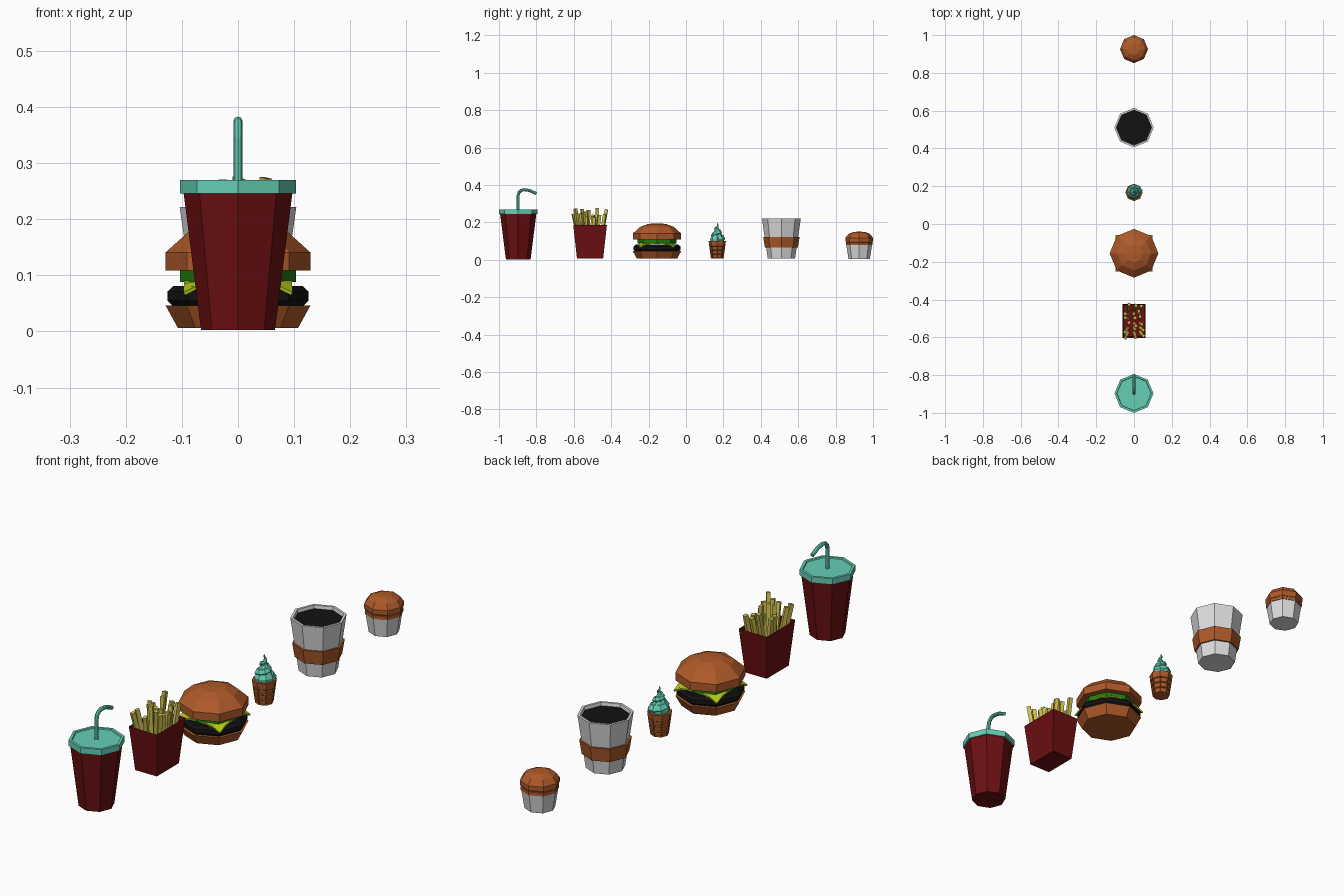
import bpy, bmesh, math, random
from mathutils import Vector, Matrix

if "Cube" in bpy.data.objects:
    bpy.data.objects.remove(bpy.data.objects["Cube"])

random.seed(4)


def material(name, rgb):
    m = bpy.data.materials.new(name)
    m.diffuse_color = (*rgb, 1)
    m.use_nodes = True
    m.node_tree.nodes["Principled BSDF"].inputs["Base Color"].default_value = m.diffuse_color
    return m


RED = material("dark red", (0.15, 0.005, 0.006))
TEAL = material("mint", (0.13, 0.62, 0.46))
BROWN = material("toasted brown", (0.42, 0.1, 0.022))
GREY = material("light grey", (0.72, 0.72, 0.72))
BLACK = material("near black", (0.006, 0.006, 0.007))
FRY = material("potato yellow", (0.62, 0.52, 0.08))
CHEESE = material("cheese yellow green", (0.45, 0.58, 0.01))
GREEN = material("lettuce green", (0.015, 0.2, 0.004))


def finish(bm, name, mat, loc=(0, 0, 0)):
    bmesh.ops.remove_doubles(bm, verts=bm.verts, dist=1e-5)
    bmesh.ops.recalc_face_normals(bm, faces=bm.faces)
    me = bpy.data.meshes.new(name)
    bm.to_mesh(me)
    bm.free()
    me.materials.append(mat)
    ob = bpy.data.objects.new(name, me)
    ob.location = loc
    bpy.context.collection.objects.link(ob)
    return ob


def lathe_bm(profile, n=8):
    """Revolve (radius, z) points; points on the axis close the shape."""
    bm = bmesh.new()
    rings = []
    for r, z in profile:
        if r == 0:
            rings.append([bm.verts.new((0, 0, z))] * n)
        else:
            rings.append([bm.verts.new((r * math.cos(2 * math.pi * i / n),
                                        r * math.sin(2 * math.pi * i / n), z)) for i in range(n)])
    for a, b in zip(rings, rings[1:]):
        for i in range(n):
            j = (i + 1) % n
            bm.faces.new(list(dict.fromkeys((a[i], a[j], b[j], b[i]))))
    return bm


def lathe(name, mat, y, profile, n=8):
    return finish(lathe_bm(profile, n), name, mat, (0, y, 0))


def tube(name, mat, y, points, sides=8):
    """Sweep a circle of varying radius along (position, radius) points."""
    bm = bmesh.new()
    rings = []
    pos = [Vector(p) for p, r in points]
    for k, (p, r) in enumerate(points):
        t = pos[min(k + 1, len(pos) - 1)] - pos[max(k - 1, 0)]
        t.normalize()
        ref = Vector((1, 0, 0)) if abs(t.x) < 1e-4 else Vector((0, 0, 1))
        u = t.cross(ref).normalized()
        v = t.cross(u)
        rings.append([bm.verts.new(pos[k] + r * (u * math.cos(a) + v * math.sin(a)))
                      for a in (2 * math.pi * i / sides for i in range(sides))])
    for a, b in zip(rings, rings[1:]):
        for i in range(sides):
            j = (i + 1) % sides
            bm.faces.new((a[i], a[j], b[j], b[i]))
    bm.faces.new(rings[0])
    bm.faces.new(rings[-1])
    return finish(bm, name, mat, (0, y, 0))


# Soft drink: cup, lid and bent straw
Y = -0.897
lathe("drink_cup", RED, Y, [(0, 0.003), (0.066, 0.003), (0.097, 0.247), (0, 0.247)])
lathe("drink_lid", TEAL, Y, [(0, 0.246), (0.103, 0.246), (0.103, 0.27), (0.092, 0.27),
                             (0.09, 0.266), (0, 0.266)])
straw = [((0, 0, 0.26), 0.008), ((0, 0, 0.345), 0.008)]
for deg in (150, 120, 90):
    a = math.radians(deg)
    straw.append(((0, 0.03 + 0.03 * math.cos(a), 0.345 + 0.03 * math.sin(a)), 0.008))
straw += [((0, 0.06, 0.371), 0.008), ((0, 0.097, 0.354), 0.008)]
tube("drink_straw", TEAL, Y, straw)

# Fries box: tapered and hollow
Y = -0.513
bm = bmesh.new()
bmesh.ops.create_cube(bm, size=2)
for v in bm.verts:
    top = v.co.z > 0
    v.co = Vector((v.co.x * (0.062 if top else 0.048),
                   v.co.y * (0.09 if top else 0.07), 0.187 if top else 0.008))
bm.normal_update()
lid = [f for f in bm.faces if f.normal.z > 0.9]
bmesh.ops.inset_region(bm, faces=lid, thickness=0.003)
for v in lid[0].verts:
    v.co.z = 0.13
    v.co.x *= 0.93
    v.co.y *= 0.95
finish(bm, "fries_box", RED, (0, Y, 0))

# Fries: square sticks fanning outwards
bm = bmesh.new()
for ix in range(3):
    for iy in range(6):
        fx, fy = ix - 1, (iy - 2.5) / 2.5
        base = Vector((fx * 0.03, fy * 0.056, 0.1))
        tip = Vector((fx * 0.038 + random.uniform(-0.014, 0.014),
                      fy * 0.08 + random.uniform(-0.012, 0.012),
                      random.uniform(0.225, 0.28)))
        d = tip - base
        rot = d.to_track_quat('Z', 'Y').to_matrix().to_4x4()
        bmesh.ops.create_cube(bm, size=1, matrix=Matrix.Translation((base + tip) / 2) @ rot
                              @ Matrix.Diagonal((0.015, 0.016, d.length, 1)))
finish(bm, "fries", FRY, (0, Y, 0))

# Burger layers
Y = -0.155
lathe("bun_bottom", BROWN, Y, [(0, 0.006), (0.107, 0.006), (0.129, 0.046), (0, 0.046)])
lathe("patty", BLACK, Y, [(0, 0.044), (0.115, 0.044), (0.126, 0.055), (0.126, 0.071),
                          (0.115, 0.081), (0, 0.081)])
lathe("lettuce", GREEN, Y, [(0, 0.088), (0.103, 0.088), (0.103, 0.111), (0, 0.111)])
lathe("bun_top", BROWN, Y, [(0, 0.109), (0.129, 0.109), (0.129, 0.141), (0.09, 0.176),
                            (0.048, 0.192), (0, 0.195)])

# Cheese slice: square sheet with drooping corners
bm = bmesh.new()
bmesh.ops.create_grid(bm, x_segments=6, y_segments=6, size=0.096)
for v in bm.verts:
    r = math.hypot(v.co.x, v.co.y)
    v.co.z = 0.088 - 0.75 * max(0, r - 0.108)
cheese = finish(bm, "cheese", CHEESE, (0, Y, 0))
mod = cheese.modifiers.new("thickness", 'SOLIDIFY')
mod.thickness = 0.006
mod.offset = 0

# Ice cream: waffle cone with pressed-in panels
Y = 0.167
bm = lathe_bm([(0, 0.008), (0.034, 0.008), (0.037, 0.03), (0.04, 0.052), (0.043, 0.074),
               (0.046, 0.1), (0, 0.1)])
bmesh.ops.recalc_face_normals(bm, faces=bm.faces)
bm.normal_update()
panels = [f for f in bm.faces if abs(f.normal.z) < 0.5 and f.calc_center_median().z < 0.08]
bmesh.ops.inset_individual(bm, faces=panels, thickness=0.004, depth=-0.003)
finish(bm, "waffle_cone", BROWN, (0, Y, 0))

# Soft serve: tapering spiral around a core
swirl = []
turns, steps = 2.6, 21
for k in range(steps + 1):
    t = k / steps
    a = 2 * math.pi * turns * t
    R = 0.024 * (1 - t)
    swirl.append(((R * math.cos(a), R * math.sin(a), 0.106 + 0.091 * t ** 1.05),
                  0.021 * (1 - t) + 0.002))
tube("soft_serve_swirl", TEAL, Y, swirl, 6)
lathe("soft_serve_core", TEAL, Y, [(0, 0.098), (0.036, 0.098), (0.038, 0.112), (0.018, 0.15),
                                   (0, 0.185)])

# Coffee cup: open cup, sleeve and coffee surface
Y = 0.51
lathe("coffee_cup", GREY, Y, [(0, 0.008), (0.073, 0.008), (0.104, 0.222), (0.094, 0.222),
                              (0.09, 0.195), (0, 0.195)])
lathe("coffee_sleeve", BROWN, Y, [(0.08, 0.065), (0.088, 0.065), (0.097, 0.121), (0.088, 0.121),
                                  (0.08, 0.065)])
lathe("coffee", BLACK, Y, [(0, 0.19), (0.091, 0.19), (0.093, 0.209), (0, 0.209)])

# Muffin: paper case, neck and domed top
Y = 0.926
lathe("muffin_case", GREY, Y, [(0, 0.004), (0.057, 0.004), (0.069, 0.08), (0, 0.08)])
lathe("muffin_neck", BROWN, Y, [(0, 0.078), (0.071, 0.078), (0.071, 0.091), (0.064, 0.097),
                                (0, 0.097)])
lathe("muffin_top", BROWN, Y, [(0, 0.093), (0.07, 0.093), (0.074, 0.101), (0.074, 0.117),
                               (0.058, 0.138), (0.032, 0.149), (0, 0.151)])
